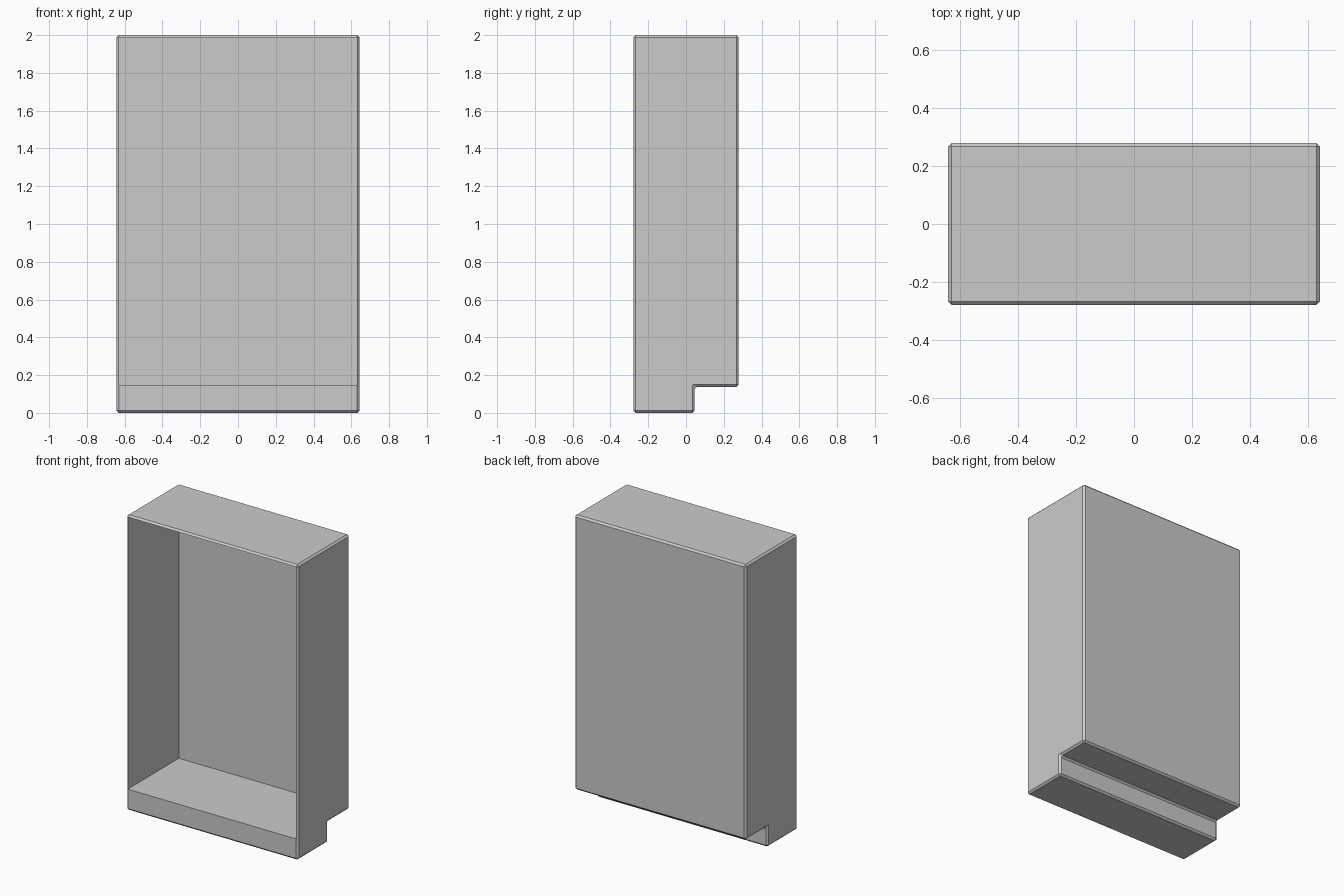
import bpy, bmesh
from mathutils import Vector

if "Cube" in bpy.data.objects:
    bpy.data.objects.remove(bpy.data.objects["Cube"])

HALF_W, HALF_D, HEIGHT = 0.643, 0.279, 2.0
NOTCH_Y, NOTCH_Z = 0.046, 0.138
CHAMFER, FLOOR_Z, INNER_BACK = 0.012, 0.144, 0.268

bm = bmesh.new()

# Side profile with the notch at the bottom of the back, extruded across the width
profile = [(-HALF_D, 0), (NOTCH_Y, 0), (NOTCH_Y, NOTCH_Z),
           (HALF_D, NOTCH_Z), (HALF_D, HEIGHT), (-HALF_D, HEIGHT)]
side = bm.faces.new([bm.verts.new((-HALF_W, y, z)) for y, z in profile])
ext = bmesh.ops.extrude_face_region(bm, geom=[side], use_keep_orig=True)
moved = [g for g in ext["geom"] if isinstance(g, bmesh.types.BMVert)]
bmesh.ops.translate(bm, verts=moved, vec=(2 * HALF_W, 0, 0))
bmesh.ops.recalc_face_normals(bm, faces=bm.faces[:])

# Small chamfer on every outer edge
bmesh.ops.bevel(bm, geom=bm.edges[:], offset=CHAMFER, segments=1,
                profile=0.5, affect='EDGES')
bm.normal_update()


def front_faces():
    return [f for f in bm.faces if f.normal.y < -0.99]


# Split the front into the low kick panel and the large opening
front = front_faces()[0]
bmesh.ops.bisect_plane(bm, geom=[front] + front.edges[:] + front.verts[:],
                       plane_co=(0, 0, FLOOR_Z), plane_no=(0, 0, 1))
bm.normal_update()

# Push the opening back to leave a thin-walled box
opening = max(front_faces(), key=lambda f: f.calc_center_median().z)
ext = bmesh.ops.extrude_face_region(bm, geom=[opening])
for v in [g for g in ext["geom"] if isinstance(g, bmesh.types.BMVert)]:
    v.co.y = INNER_BACK
if opening.is_valid:
    bmesh.ops.delete(bm, geom=[opening], context='FACES_ONLY')
bmesh.ops.recalc_face_normals(bm, faces=bm.faces[:])

mesh = bpy.data.meshes.new("cabinet_body")
bm.to_mesh(mesh)
bm.free()
bpy.context.collection.objects.link(bpy.data.objects.new("cabinet_body", mesh))
